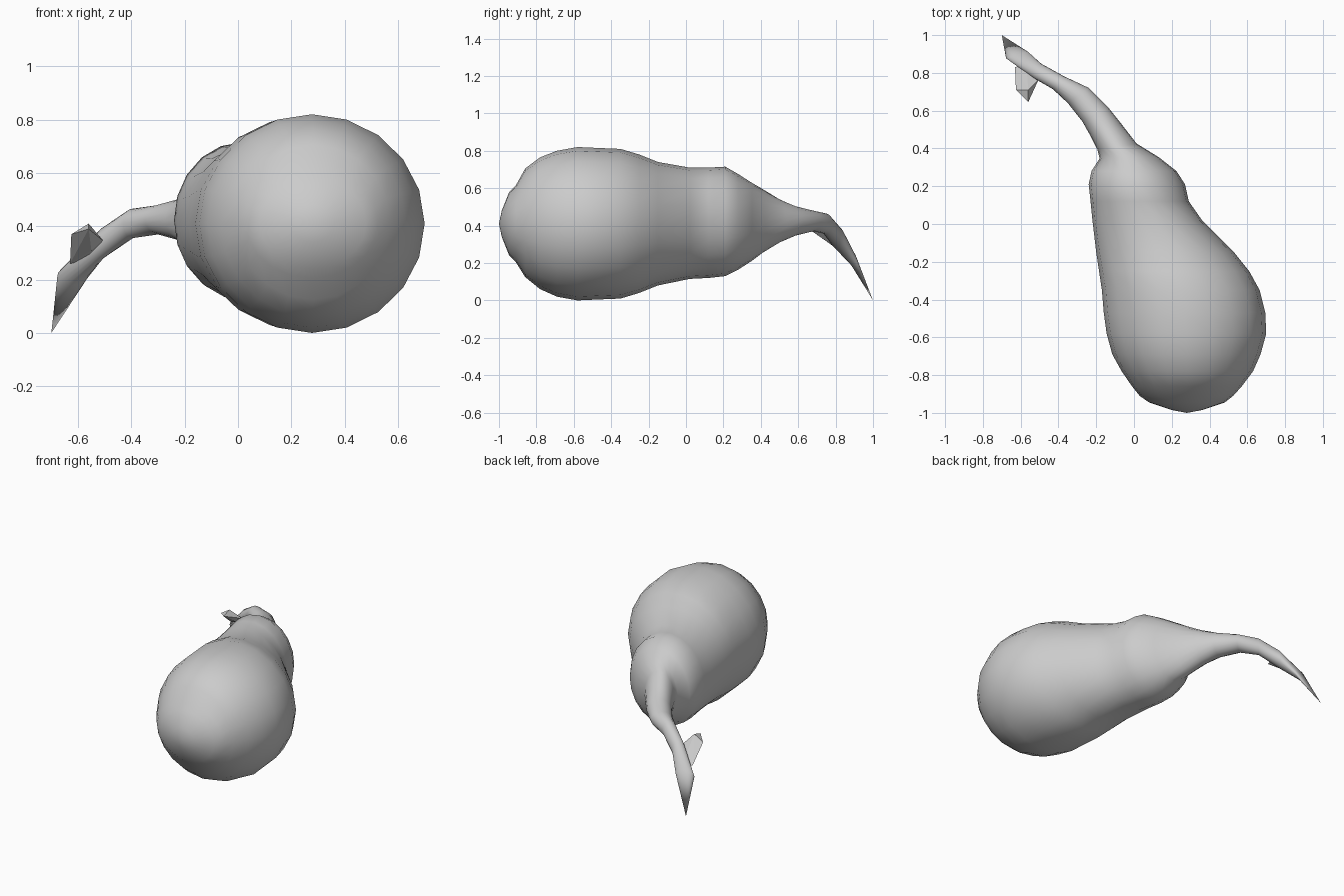
import bpy, bmesh, math
from mathutils import Vector

cube = bpy.data.objects.get("Cube")
if cube:
    bpy.data.objects.remove(cube, do_unlink=True)

grey = bpy.data.materials.new("plain grey")
grey.use_nodes = True
COLOR = (0.6, 0.6, 0.6, 1.0)
grey.diffuse_color = COLOR
grey.node_tree.nodes["Principled BSDF"].inputs["Base Color"].default_value = COLOR

SIDES = 20


def add_object(name, bm, smooth):
    bmesh.ops.recalc_face_normals(bm, faces=bm.faces)
    for f in bm.faces:
        f.smooth = smooth
    mesh = bpy.data.meshes.new(name)
    bm.to_mesh(mesh)
    bm.free()
    mesh.materials.append(grey)
    ob = bpy.data.objects.new(name, mesh)
    bpy.context.collection.objects.link(ob)
    return ob


def loft(name, start, rings, end):
    """Skin elliptical rings (centre, half width, half height, yaw) between two end points."""
    bm = bmesh.new()
    loops = []
    for c, w, h, yaw in rings:
        side = Vector((math.cos(yaw), math.sin(yaw), 0))
        loop = []
        for i in range(SIDES):
            a = 2 * math.pi * i / SIDES
            p = Vector(c) + side * (w * math.cos(a)) + Vector((0, 0, h * math.sin(a)))
            loop.append(bm.verts.new(p))
        loops.append(loop)
    first, last = bm.verts.new(start), bm.verts.new(end)
    for i in range(SIDES):
        j = (i + 1) % SIDES
        bm.faces.new((first, loops[0][i], loops[0][j]))
        bm.faces.new((last, loops[-1][j], loops[-1][i]))
        for a, b in zip(loops, loops[1:]):
            bm.faces.new((a[i], b[i], b[j], a[j]))
    return add_object(name, bm, True)


# Gourd body: y, left x, right x, bottom z, top z
body = [
    (-0.985, 0.20, 0.36, 0.34, 0.48),
    (-0.945, 0.08, 0.48, 0.24, 0.58),
    (-0.91, 0.03, 0.525, 0.205, 0.615),
    (-0.86, -0.01, 0.57, 0.125, 0.705),
    (-0.78, -0.065, 0.63, 0.06, 0.765),
    (-0.69, -0.115, 0.67, 0.02, 0.80),
    (-0.58, -0.145, 0.70, 0.0, 0.82),
    (-0.47, -0.16, 0.695, 0.005, 0.815),
    (-0.35, -0.17, 0.665, 0.01, 0.81),
    (-0.25, -0.185, 0.61, 0.04, 0.78),
    (-0.15, -0.20, 0.53, 0.08, 0.74),
    (0.02, -0.22, 0.36, 0.115, 0.71),
    (0.12, -0.23, 0.29, 0.12, 0.71),
    (0.21, -0.24, 0.27, 0.13, 0.715),
    (0.28, -0.225, 0.225, 0.165, 0.675),
]
rings = [(((l + r) / 2, y, (b + t) / 2), (r - l) / 2, (t - b) / 2, 0.0)
         for y, l, r, b, t in body]

# Shoulder and curved stem: centre, half width, half height, yaw
rings += [
    ((-0.025, 0.35, 0.42), 0.157, 0.21, 0.02),
    ((-0.09, 0.41, 0.425), 0.105, 0.17, 0.15),
    ((-0.15, 0.50, 0.425), 0.087, 0.115, 0.4),
    ((-0.205, 0.58, 0.425), 0.078, 0.08, 0.5),
    ((-0.295, 0.68, 0.425), 0.068, 0.055, 0.65),
    ((-0.40, 0.748, 0.41), 0.045, 0.055, 0.85),
    ((-0.51, 0.81, 0.335), 0.043, 0.057, 1.1),
    ((-0.62, 0.895, 0.215), 0.06, 0.035, 0.3),
]
loft("gourd_body_and_stem", (0.28, -1.0, 0.41), rings, (-0.70, 1.0, 0.0))

# Curled leaf hanging from the stem
leaf = bmesh.new()
for p in [(-0.505, 0.765, 0.345), (-0.56, 0.645, 0.39), (-0.625, 0.71, 0.37),
          (-0.63, 0.83, 0.26), (-0.56, 0.71, 0.41), (-0.55, 0.76, 0.31),
          (-0.57, 0.85, 0.27)]:
    leaf.verts.new(p)
bmesh.ops.convex_hull(leaf, input=leaf.verts)
add_object("stem_leaf", leaf, False)
